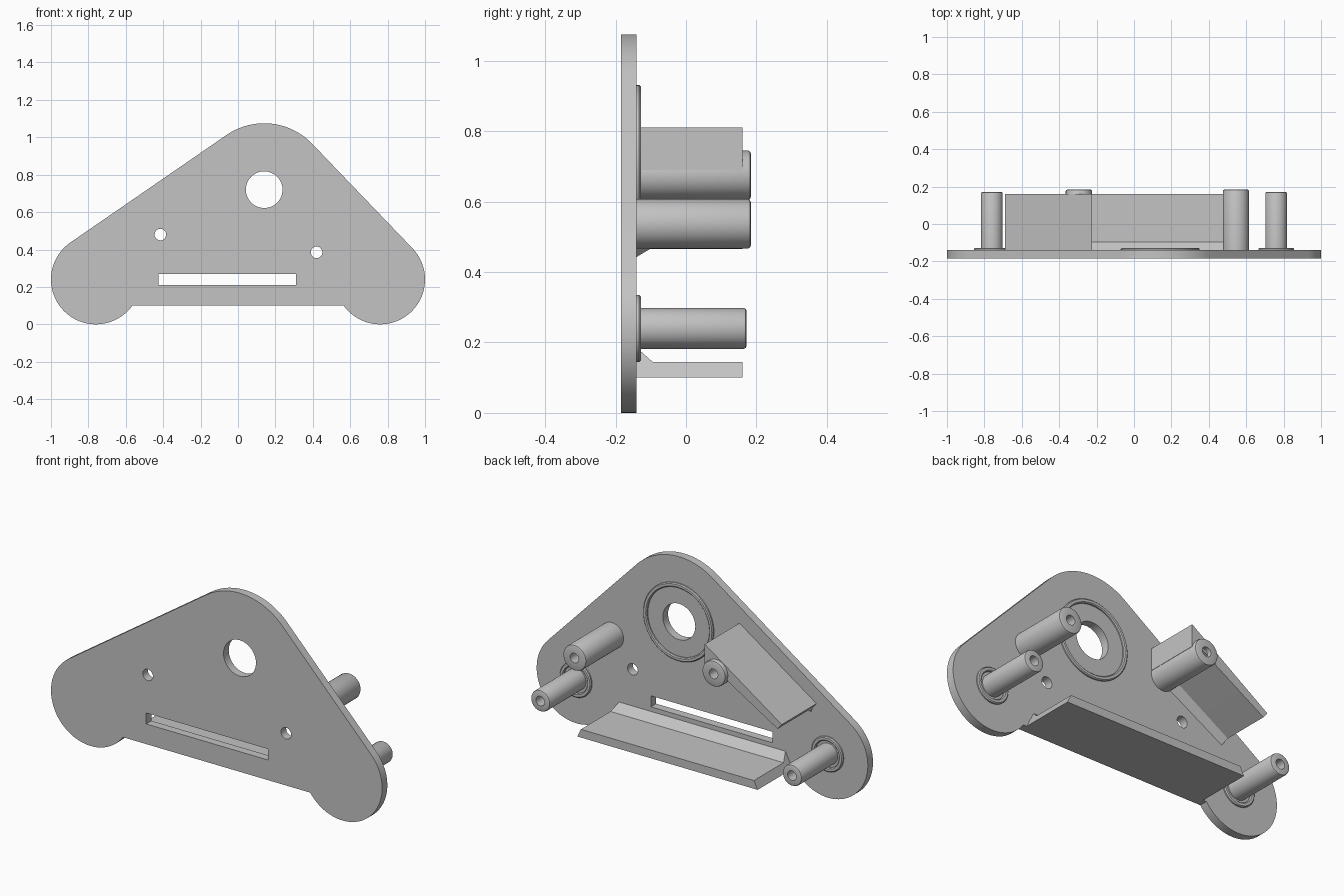
import bpy, bmesh, math
from mathutils import Vector

cube = bpy.data.objects.get("Cube")
if cube:
    bpy.data.objects.remove(cube, do_unlink=True)

grey = bpy.data.materials.new("plain grey")
grey.use_nodes = True
grey.diffuse_color = (0.55, 0.55, 0.55, 1)
grey.node_tree.nodes["Principled BSDF"].inputs["Base Color"].default_value = (0.55, 0.55, 0.55, 1)

BACK = -0.14            # rear face of the plate
FRONT = -0.185


def finish(name, bm, smooth=True):
    bmesh.ops.remove_doubles(bm, verts=bm.verts, dist=1e-5)
    bmesh.ops.recalc_face_normals(bm, faces=bm.faces)
    mesh = bpy.data.meshes.new(name)
    bm.to_mesh(mesh)
    bm.free()
    mesh.materials.append(grey)
    obj = bpy.data.objects.new(name, mesh)
    bpy.context.collection.objects.link(obj)
    if smooth:
        bpy.ops.object.select_all(action='DESELECT')
        obj.select_set(True)
        bpy.context.view_layer.objects.active = obj
        bpy.ops.object.shade_smooth_by_angle(angle=math.radians(35))
    return obj


def arc(c, r, a0, a1, n):
    return [(c[0] + r * math.cos(a0 + (a1 - a0) * i / n),
             c[1] + r * math.sin(a0 + (a1 - a0) * i / n)) for i in range(n + 1)]


def circle(c, r, n=48):
    return arc(c, r, 0, math.tau, n)[:-1]


def prism(name, loops, y0, y1):
    """Extrude an x-z outline (first loop) with holes (other loops) along y."""
    curve = bpy.data.curves.new(name, 'CURVE')
    curve.dimensions = '2D'
    curve.fill_mode = 'BOTH'
    curve.extrude = (y1 - y0) / 2
    for pts in loops:
        s = curve.splines.new('POLY')
        s.points.add(len(pts) - 1)
        for p, (x, z) in zip(s.points, pts):
            p.co = (x, z, 0, 1)
        s.use_cyclic_u = True
    helper = bpy.data.objects.new(name + " helper", curve)
    bpy.context.collection.objects.link(helper)
    mesh = helper.evaluated_get(bpy.context.evaluated_depsgraph_get()).to_mesh()
    bm = bmesh.new()
    bm.from_mesh(mesh)
    for v in bm.verts:
        x, z, d = v.co
        v.co = (x, (y0 + y1) / 2 - d, z)
    bpy.data.objects.remove(helper, do_unlink=True)
    return finish(name, bm)


def lathe(name, c, profile, closed=False, n=48):
    """Revolve (radius, y) points around a y axis through c = (x, z)."""
    bm = bmesh.new()
    rings = [[bm.verts.new((x, y, z)) for x, z in circle(c, max(r, 1e-4), n)]
             for r, y in profile]
    pairs = list(zip(rings, rings[1:]))
    if closed:
        pairs.append((rings[-1], rings[0]))
    for a, b in pairs:
        for i in range(n):
            j = (i + 1) % n
            bm.faces.new((a[i], a[j], b[j], b[i]))
    return finish(name, bm)


def loft(name, sections):
    """Join equal-length cross sections and cap both ends."""
    bm = bmesh.new()
    rows = [[bm.verts.new(p) for p in s] for s in sections]
    for a, b in zip(rows, rows[1:]):
        for i in range(len(a)):
            j = (i + 1) % len(a)
            bm.faces.new((a[i], a[j], b[j], b[i]))
    bm.faces.new(rows[0])
    bm.faces.new(rows[-1])
    return finish(name, bm, smooth=False)


def post(name, c, r, tip, bore=0.026):
    f = 0.008
    lathe(name, c, [(r, BACK - 0.005), (r, tip - f), (r - f * 0.3, tip - f * 0.3),
                    (r - f, tip), (bore, tip), (bore, BACK + 0.01), (0, BACK + 0.01)])


def rim(name, c, r, width=0.023):
    top, f = BACK + 0.012, 0.005
    lathe(name, c, [(r, BACK - 0.003), (r, top - f), (r - f, top),
                    (r - width + f, top), (r - width, top - f), (r - width, BACK - 0.003)],
          closed=True, n=64)


# Main plate: three lobes joined by tangents, flat along the bottom
def tangent(c1, r1, c2, r2):
    d = Vector(c2) - Vector(c1)
    return (math.atan2(d.y, d.x) - math.acos((r1 - r2) / d.length)) % math.tau


left_c, right_c, top_c = (0.76, 0.24), (-0.76, 0.24), (0.14, 0.72)
lobe_r, top_r = 0.24, 0.355
cut = math.asin(0.14 / lobe_r)
a1 = tangent(left_c, lobe_r, top_c, top_r)
a2 = tangent(top_c, top_r, right_c, lobe_r)
outline = (arc(left_c, lobe_r, cut - math.pi, a1, 40)
           + arc(top_c, top_r, a1, a2, 32)
           + arc(right_c, lobe_r, a2, math.tau - cut, 40))
slot = [(-0.425, 0.21), (0.31, 0.21), (0.31, 0.27), (-0.425, 0.27)]
prism("main_plate", [outline, circle(top_c, 0.098), circle((-0.415, 0.48), 0.031, 24),
                     circle((0.42, 0.385), 0.031, 24), slot], FRONT, BACK)

# Raised rims and posts
rim("large_hole_rim", top_c, 0.211)
for side, c in (("left", left_c), ("right", right_c)):
    rim(side + "_lobe_rim", c, 0.095)
    post(side + "_lobe_post", c, 0.058, 0.172)
post("left_upper_post", (0.545, 0.537), 0.07, 0.184)
post("right_upper_post", (-0.295, 0.675), 0.07, 0.184)

# Bottom shelf with a sloped root and ends that lean inward
shelf = [(BACK - 0.005, 0.1), (0.16, 0.1), (0.16, 0.145),
         (BACK + 0.045, 0.145), (BACK, 0.185), (BACK - 0.005, 0.185)]
loft("bottom_shelf", [[(s * (0.545 - 0.5 * (z - 0.1)), y, z) for y, z in shelf]
                      for s in (-1, 1)])

# Slanted shelf running down from the right upper post
slanted = [(-0.225, 0.81), (-0.69, 0.495), (-0.665, 0.465), (-0.355, 0.65),
           (-0.295, 0.69), (-0.225, 0.69)]
prism("slanted_shelf", [slanted], BACK - 0.005, 0.16)

# Sloped root beneath the slanted shelf
root = [(BACK, 0.02, -0.025), (BACK + 0.042, 0, 0), (BACK, -0.01, 0.015)]
loft("slanted_shelf_root", [[(x + dx * k, y, z + dz) for y, dx, dz in root]
                            for x, z, k in ((-0.665, 0.468, 0.3), (-0.34, 0.66, 1))])
